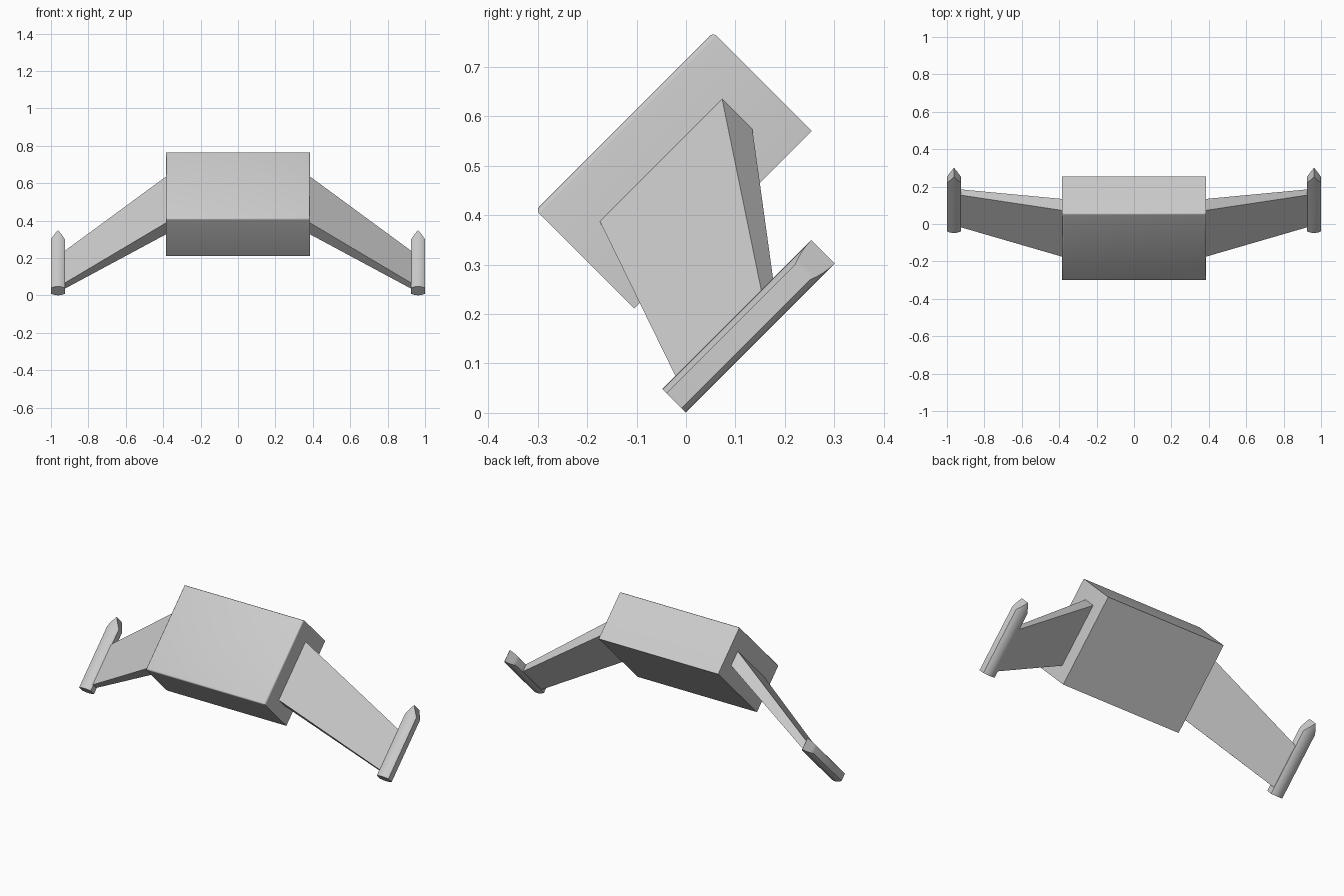
import bpy
import bmesh
import math

cube = bpy.data.objects.get("Cube")
if cube:
    bpy.data.objects.remove(cube, do_unlink=True)

grey = bpy.data.materials.new("light_grey")
grey.use_nodes = True
COLOUR = (0.6, 0.6, 0.6, 1)
grey.diffuse_color = COLOUR
grey.node_tree.nodes["Principled BSDF"].inputs["Base Color"].default_value = COLOUR

TILT = math.radians(45)  # the whole craft leans back about x


def loft(name, start, end, mirror=False):
    """Skin two matching rings of points, cap both ends, lean the part back."""
    bm = bmesh.new()
    a = [bm.verts.new(p) for p in start]
    b = [bm.verts.new(p) for p in end]
    for i in range(len(a)):
        j = (i + 1) % len(a)
        bm.faces.new((a[i], a[j], b[j], b[i]))
    bm.faces.new(a[::-1])
    # A ridged end is split into strips between its front and back arcs
    half = len(b) // 2
    for i in range(half - 1):
        bm.faces.new((b[i], b[i + 1], b[-2 - i], b[-1 - i]))
    bmesh.ops.recalc_face_normals(bm, faces=bm.faces)
    mesh = bpy.data.meshes.new(name)
    bm.to_mesh(mesh)
    bm.free()
    mesh.materials.append(grey)
    obj = bpy.data.objects.new(name, mesh)
    bpy.context.collection.objects.link(obj)
    obj.rotation_euler.x = TILT
    if mirror:
        obj.modifiers.new("Mirror", "MIRROR").use_mirror_merge = False
    return obj


def smooth(obj, angle):
    bpy.ops.object.select_all(action="DESELECT")
    obj.select_set(True)
    bpy.context.view_layer.objects.active = obj
    bpy.ops.object.shade_smooth_by_angle(angle=math.radians(angle))


# Central body: a block with softened edges around its front face
W, LOW, HIGH, BACK, FRONT = 0.386, 0.075, 0.583, 0.223, 0.505
ring = [(-W, LOW), (W, LOW), (W, HIGH), (-W, HIGH)]
body = loft("body", [(x, u, BACK) for x, u in ring], [(x, u, FRONT) for x, u in ring])
bm = bmesh.new()
bm.from_mesh(body.data)
rim = [e for e in bm.edges if all(v.co.z > FRONT - 0.01 for v in e.verts)]
bmesh.ops.bevel(bm, geom=rim, offset=0.01, segments=3, profile=0.5, affect="EDGES")
bm.to_mesh(body.data)
bm.free()
smooth(body, 40)


# Swept, drooping wings that taper toward the tips
def wing_section(x, low, high, back, front):
    return [(x, low, front), (x, high, front), (x, high, back), (x, low, back)]


loft("wings", wing_section(0.38, 0.152, 0.503, 0.314, 0.401),
     wing_section(0.93, 0.034, 0.276, 0.014, 0.057), mirror=True)

# Wing-tip pods: flat sides, domed front and back, wedge-shaped upper end
MID_X, MID_N, HALF, SIDE, DOME, STEPS = 0.9625, 0.0345, 0.0375, 0.0215, 0.012, 8
steps = [-1 + 2 * i / STEPS for i in range(STEPS + 1)]
profile = [(t, SIDE + DOME * (1 - t * t)) for t in steps]
profile += [(t, -n) for t, n in reversed(profile)]
bottom = [(MID_X + HALF * t, 0, MID_N + n) for t, n in profile]
top = [(MID_X + HALF * t, 0.426 - 0.058 * abs(t), MID_N + n) for t, n in profile]
smooth(loft("wing_tip_pods", bottom, top, mirror=True), 35)
